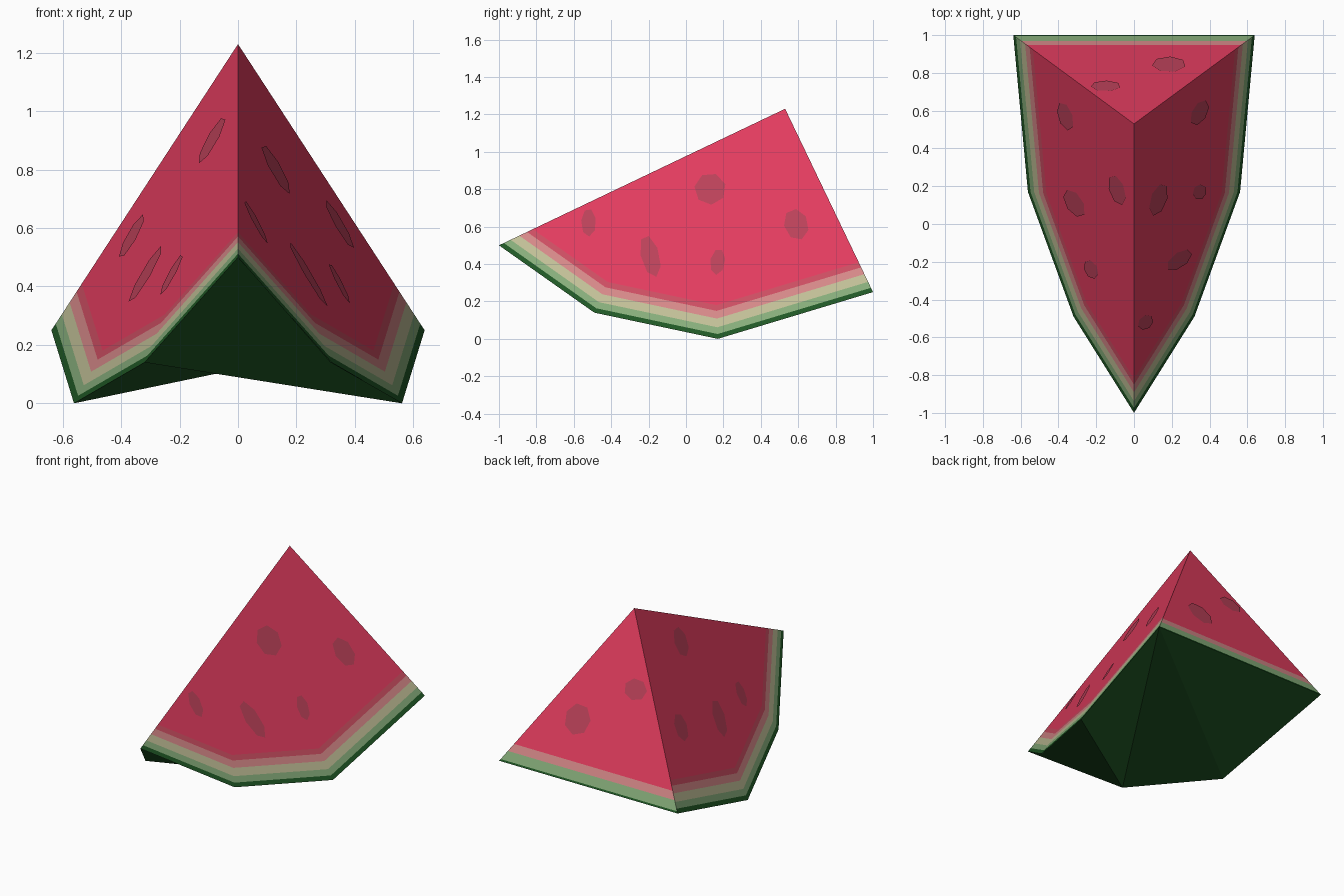
import bpy, bmesh, math
from mathutils import Vector

if "Cube" in bpy.data.objects:
    bpy.data.objects.remove(bpy.data.objects["Cube"])


def srgb(r, g, b):
    lin = [(c / 255 / 12.92 if c < 11 else ((c / 255 + 0.055) / 1.055) ** 2.4) for c in (r, g, b)]
    return (*lin, 1.0)


# One material per flat colour
COLOURS = {
    "dark_green": srgb(32, 88, 37),
    "light_green": srgb(134, 172, 122),
    "pale_rind": srgb(192, 190, 150),
    "pale_pink": srgb(212, 136, 136),
    "deep_pink": srgb(204, 78, 98),
    "red_flesh": srgb(225, 60, 94),
    "seed": srgb(186, 65, 89),
}
NAMES = list(COLOURS)
MATS = []
for n, c in COLOURS.items():
    m = bpy.data.materials.new(n)
    m.diffuse_color = c
    m.use_nodes = True
    m.node_tree.nodes["Principled BSDF"].inputs["Base Color"].default_value = m.diffuse_color
    MATS.append(m)


def make(name, polys, outward):
    """Object from (points, colour) polygons, each facing along outward."""
    bm = bmesh.new()
    for pts, colour in polys:
        f = bm.faces.new([bm.verts.new(p) for p in pts])
        f.normal_update()
        if f.normal.dot(outward) < 0:
            f.normal_flip()
        f.material_index = NAMES.index(colour)
    bmesh.ops.remove_doubles(bm, verts=bm.verts, dist=0.0005)
    me = bpy.data.meshes.new(name)
    bm.to_mesh(me)
    bm.free()
    for m in MATS:
        me.materials.append(m)
    ob = bpy.data.objects.new(name, me)
    bpy.context.collection.objects.link(ob)


def cross(p, d, q, e):
    """Intersection of the 2D lines p + s*d and q + t*e."""
    s = ((q.x - p.x) * e.y - (q.y - p.y) * e.x) / (d.x * e.y - d.y * e.x)
    return p + d * s


def offset_rim(rim, apex, t):
    """Rim line moved inward by t, ending on the two straight cut edges."""
    lines = [(rim[0], apex - rim[0])]
    for a, b in zip(rim, rim[1:]):
        d = (b - a).normalized()
        lines.append((a + Vector((-d.y, d.x)) * t, d))
    lines.append((rim[-1], apex - rim[-1]))
    return [cross(*l, *k) for l, k in zip(lines, lines[1:])]


def banded(rim, apex, levels, to3d):
    """Rind bands along the rim, then one flesh face up to the apex."""
    rows = [offset_rim(rim, apex, t) for t, _ in levels]
    polys = []
    for (_, colour), lo, hi in zip(levels, rows, rows[1:]):
        for i in range(len(lo) - 1):
            polys.append(([to3d(p) for p in (lo[i], lo[i + 1], hi[i + 1], hi[i])], colour))
    polys.append(([to3d(p) for p in rows[-1] + [apex]], levels[-1][1]))
    return polys


def seed(u, v, w, h, tilt, to3d, lift):
    """Thin seven-sided seed mark just above the flesh."""
    pts = []
    for k in range(7):
        a = math.tau * k / 7 + 0.3
        x, y = w / 2 * math.cos(a), h / 2 * math.sin(a)
        c, s = math.cos(tilt), math.sin(tilt)
        pts.append(to3d(Vector((u + x * c - y * s, v + x * s + y * c))) + lift)
    return pts, "seed"


# Side profile of the wedge in (y, z)
RIM = [Vector(p) for p in ((-1, 0.5), (-0.49, 0.14), (0.17, 0), (1, 0.25))]
APEX = Vector((0.53, 1.23))
EDGE = (APEX - RIM[0]).normalized()
SLOPE = 0.588


def side_map(sign):
    def f(p):
        r = p - RIM[0]
        return Vector((sign * SLOPE * max(0, r.x * EDGE.y - r.y * EDGE.x), p.x, p.y))
    return f


SIDE_BANDS = [(0, "dark_green"), (0.025, "light_green"), (0.06, "pale_rind"),
              (0.105, "pale_pink"), (0.145, "deep_pink"), (0.175, "red_flesh")]
SIDE_SEEDS = {
    "right": [(0.13, 0.80, 0.17, 0.17, 0), (-0.52, 0.62, 0.08, 0.15, 0),
              (-0.19, 0.44, 0.10, 0.23, 0.25), (0.17, 0.41, 0.08, 0.14, -0.15),
              (0.59, 0.61, 0.13, 0.17, 0.3)],
    "left": [(0.18, 0.90, 0.16, 0.16, 0), (0.57, 0.57, 0.15, 0.15, 0.3),
             (0.11, 0.44, 0.14, 0.20, 0.3), (-0.24, 0.44, 0.10, 0.14, 0)],
}

# Two cut sides with their seeds
for side, sign in (("right", 1), ("left", -1)):
    f = side_map(sign)
    n = Vector((sign, -SLOPE * EDGE.y, SLOPE * EDGE.x)).normalized()
    make(side + "_flesh", banded(RIM, APEX, SIDE_BANDS, f), n)
    make(side + "_seeds", [seed(*s, f, n * 0.004) for s in SIDE_SEEDS[side]], n)

# Back cut face, in (x, distance up the slope)
LEN = math.hypot(0.47, 0.98)
HALF = side_map(1)(RIM[3]).x


def back_map(p):
    return Vector((p.x, 1 - 0.47 * p.y / LEN, 0.25 + 0.98 * p.y / LEN))


n = Vector((0, 0.98, 0.47)).normalized()
back_bands = [(0, "dark_green"), (0.012, "light_green"), (0.07, "pale_pink"),
              (0.12, "red_flesh")]
make("back_flesh", banded([Vector((-HALF, 0)), Vector((HALF, 0))], Vector((0, LEN)),
                          back_bands, back_map), n)
make("back_seeds", [seed(0.185, 0.365, 0.18, 0.19, 0, back_map, n * 0.004),
                    seed(-0.15, 0.63, 0.16, 0.13, 0, back_map, n * 0.004)], n)

# Underside rind: a folded strip zigzagging between the two rims
F, R1, R2, RB = [side_map(1)(p) for p in RIM]
_, L1, L2, LB = [side_map(-1)(p) for p in RIM]
R1 = R1 - Vector((0.004, 0, 0))
strip = [(LB, RB, L2), (L2, RB, L1), (L1, RB, R2), (L1, R2, F), (F, R2, R1)]
make("rind", [(t, "dark_green") for t in strip], Vector((0, 0, -1)))
